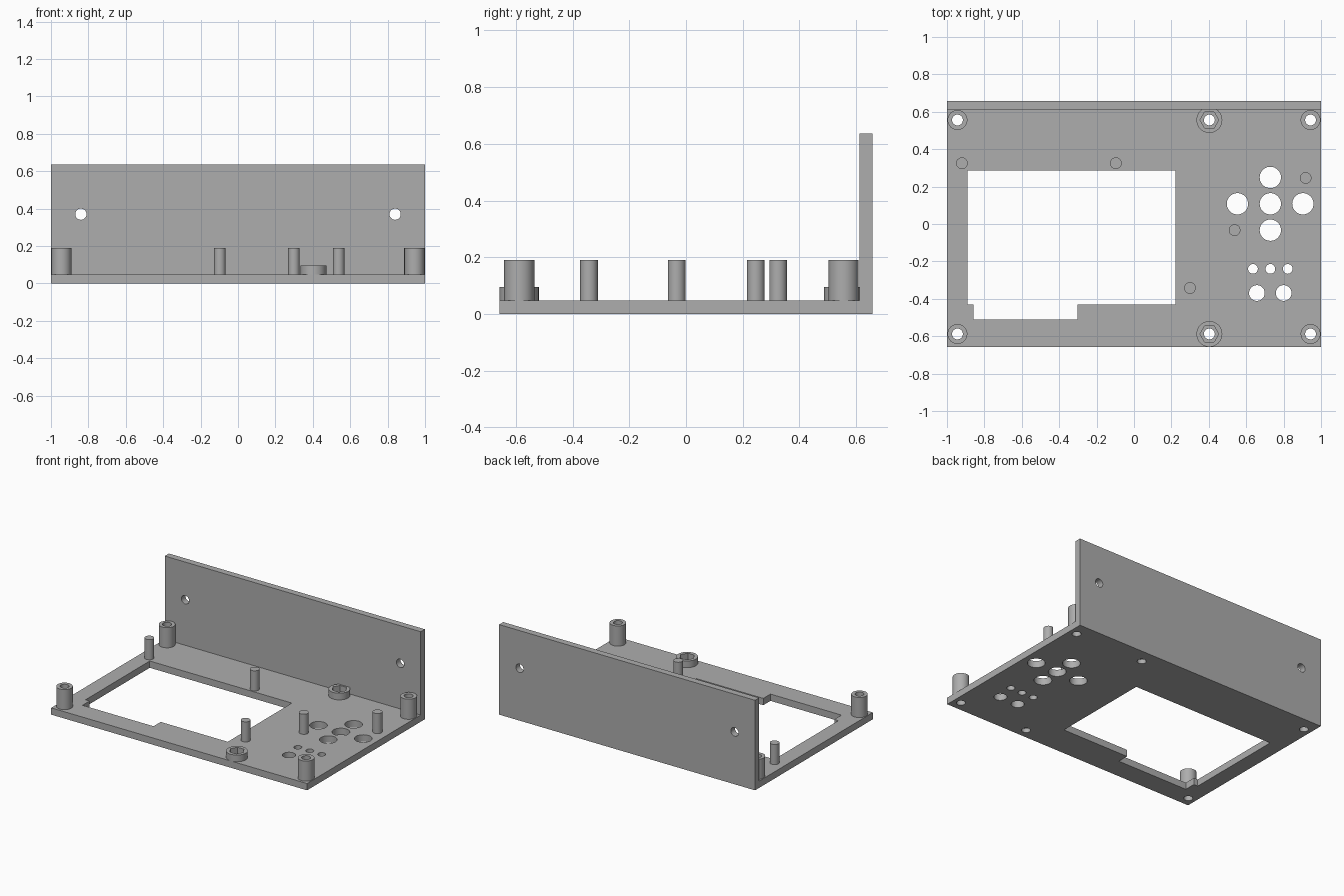
import bpy, bmesh, math

if "Cube" in bpy.data.objects:
    bpy.data.objects.remove(bpy.data.objects["Cube"])

grey = bpy.data.materials.new("mid_grey")
grey.diffuse_color = (0.42, 0.42, 0.42, 1)
grey.use_nodes = True
grey.node_tree.nodes["Principled BSDF"].inputs["Base Color"].default_value = grey.diffuse_color

PLATE, TOP, HALF_Y = 0.048, 0.19, 0.657


def extrude(name, pts, z0, z1):
    """Prism from an x-y outline between two heights."""
    bm = bmesh.new()
    face = bm.faces.new([bm.verts.new((x, y, z0)) for x, y in pts])
    out = bmesh.ops.extrude_face_region(bm, geom=[face])
    for v in out["geom"]:
        if isinstance(v, bmesh.types.BMVert):
            v.co.z = z1
    bmesh.ops.recalc_face_normals(bm, faces=bm.faces)
    mesh = bpy.data.meshes.new(name)
    bm.to_mesh(mesh)
    bm.free()
    mesh.materials.append(grey)
    ob = bpy.data.objects.new(name, mesh)
    bpy.context.collection.objects.link(ob)
    return ob


def cylinder(name, x, y, r, z0, z1, sides=40):
    ring = [(x + r * math.cos(2 * math.pi * i / sides),
             y + r * math.sin(2 * math.pi * i / sides)) for i in range(sides)]
    return extrude(name, ring, z0, z1)


def cut(target, cutters):
    """Subtract cutters one after another, then remove them."""
    bpy.context.view_layer.objects.active = target
    for c in cutters:
        m = target.modifiers.new("cut", "BOOLEAN")
        m.operation, m.solver, m.object = "DIFFERENCE", "EXACT", c
        bpy.ops.object.modifier_apply(modifier=m.name)
        bpy.data.objects.remove(c, do_unlink=True)


def smooth(ob):
    bpy.ops.object.select_all(action="DESELECT")
    ob.select_set(True)
    bpy.context.view_layer.objects.active = ob
    bpy.ops.object.shade_smooth_by_angle(angle=math.radians(30))


posts = [(x, y) for x in (-0.944, 0.944) for y in (-0.588, 0.556)]
nut_rings = [(0.403, -0.588), (0.403, 0.556)]

# L-shaped panel: base plate plus rear wall, from a side profile turned upright
profile = [(-HALF_Y, 0), (HALF_Y, 0), (HALF_Y, 0.636), (0.611, 0.636),
           (0.611, PLATE), (-HALF_Y, PLATE)]
panel = extrude("base_and_rear_wall", profile, -1, 1)
for v in panel.data.vertices:
    a, b, c = v.co
    v.co = (c, a, b)

# display window with stepped front edge
window = [(-0.89, 0.286), (-0.89, -0.43), (-0.858, -0.43), (-0.858, -0.51),
          (-0.303, -0.51), (-0.303, -0.43), (0.221, -0.43), (0.221, 0.286)]
cutters = [extrude("window_cutter", window, -0.1, 0.1)]

# button holes, indicator holes and screw holes
holes = [(0.729, 0.249, 0.057), (0.729, 0.108, 0.057), (0.553, 0.108, 0.057),
         (0.903, 0.108, 0.057), (0.729, -0.033, 0.057),
         (0.636, -0.24, 0.026), (0.729, -0.24, 0.026), (0.822, -0.24, 0.026),
         (0.657, -0.369, 0.042), (0.8, -0.369, 0.042)]
holes += [(x, y, 0.029) for x, y in posts + nut_rings]
cutters += [cylinder("hole_cutter", x, y, r, -0.1, 0.1) for x, y, r in holes]

# hexagonal nut pockets sunk into the plate
cutters += [cylinder("pocket_cutter", x, y, 0.05, 0.03, 0.15, 6) for x, y in nut_rings]

# wall holes
for x in (-0.84, 0.84):
    c = cylinder("wall_hole_cutter", x, 0.37, 0.03, -0.8, -0.5)
    for v in c.data.vertices:
        a, b, d = v.co
        v.co = (a, -d, b)
    c.data.flip_normals()
    bm = bmesh.new()
    bm.from_mesh(c.data)
    bmesh.ops.recalc_face_normals(bm, faces=bm.faces)
    bm.to_mesh(c.data)
    bm.free()
    cutters.append(c)
cut(panel, cutters)
smooth(panel)

# hollow corner posts
for x, y in posts:
    post = cylinder("corner_post", x, y, 0.053, PLATE, TOP)
    cut(post, [cylinder("bore", x, y, 0.029, 0, 0.3)])
    smooth(post)

# nut holders with hexagonal openings
for x, y in nut_rings:
    ring = cylinder("nut_holder", x, y, 0.069, PLATE, 0.095)
    cut(ring, [cylinder("hex_bore", x, y, 0.05, 0, 0.3, 6)])
    smooth(ring)

# solid support pegs
for x, y in [(-0.92, 0.325), (-0.097, 0.325), (0.918, 0.246),
             (0.538, -0.033), (0.299, -0.342)]:
    smooth(cylinder("support_peg", x, y, 0.031, PLATE, TOP))
